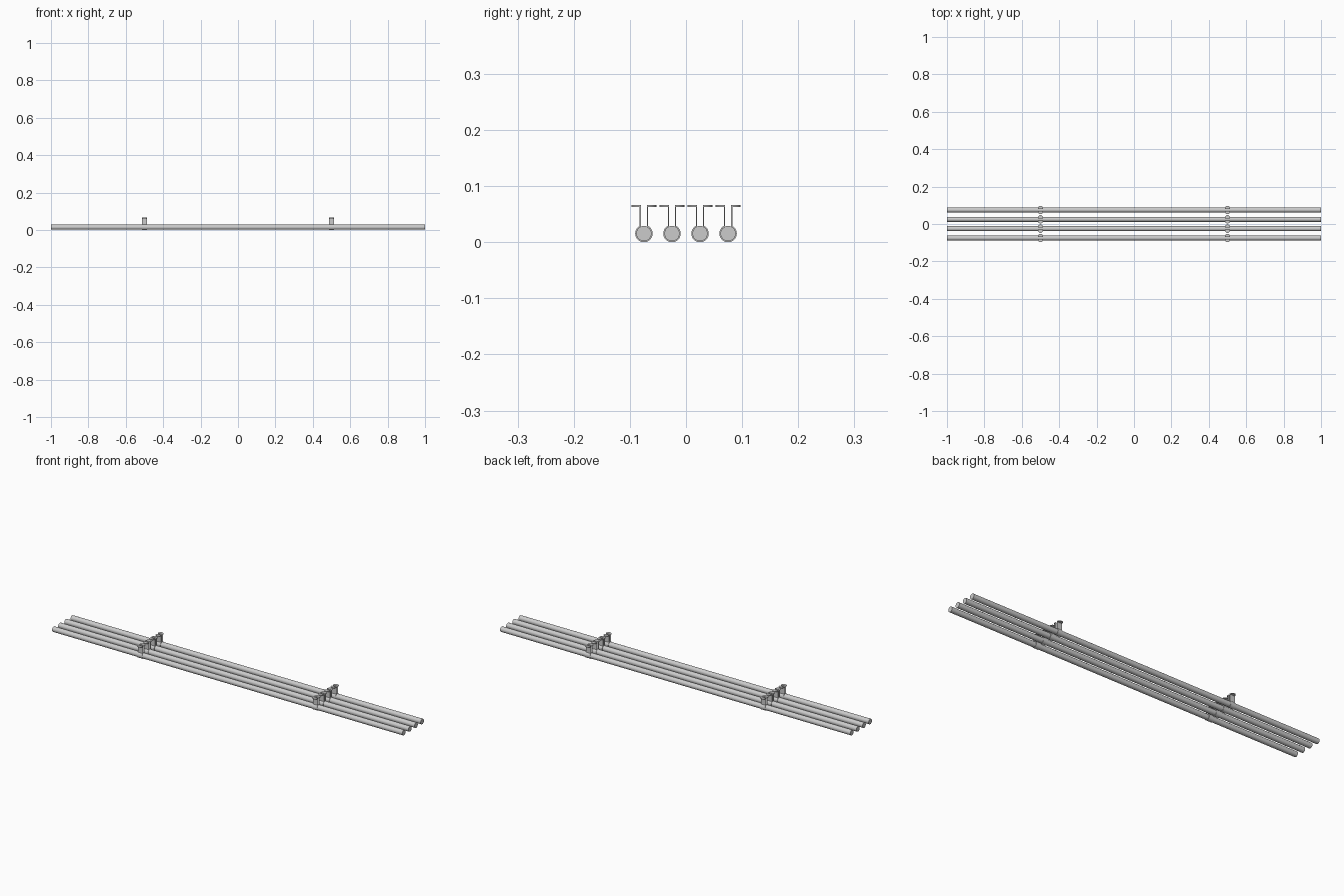
import bpy, bmesh
from math import pi, cos, sin, asin

if "Cube" in bpy.data.objects:
    bpy.data.objects.remove(bpy.data.objects["Cube"])

R_PIPE, R_CLAMP, T = 0.0135, 0.0155, 0.0022
ZC, TOP, LEG, FLANGE, HALF_W = 0.0155, 0.066, 0.0075, 0.0225, 0.014


def finish(name, bm):
    bmesh.ops.recalc_face_normals(bm, faces=bm.faces)
    me = bpy.data.meshes.new(name)
    bm.to_mesh(me)
    bm.free()
    ob = bpy.data.objects.new(name, me)
    bpy.context.collection.objects.link(ob)
    bpy.ops.object.select_all(action='DESELECT')
    ob.select_set(True)
    bpy.context.view_layer.objects.active = ob
    bpy.ops.object.shade_smooth_by_angle(angle=0.6)
    return ob


def prism(bm, pts, offset):
    f = bm.faces.new([bm.verts.new(p) for p in pts])
    g = bmesh.ops.extrude_face_region(bm, geom=[f])['geom']
    bmesh.ops.translate(bm, vec=offset,
                        verts=[v for v in g if isinstance(v, bmesh.types.BMVert)])


def pipe(y):
    bpy.ops.mesh.primitive_cylinder_add(vertices=32, radius=R_PIPE, depth=2,
                                        location=(0, y, ZC), rotation=(0, pi / 2, 0))
    bpy.context.object.name = "pipe"
    bpy.ops.object.shade_smooth_by_angle(angle=0.6)


def clamp(x, y):
    bm = bmesh.new()
    # bent strip: ring open at the top, running up into two legs
    def outline(r, leg, sign=1):
        a0 = asin(leg / r)
        arc = [a0 + (2 * pi - 2 * a0) * i / 32 for i in range(33)]
        return ([(leg, TOP)] + [(r * sin(a), ZC + r * cos(a)) for a in arc]
                + [(-leg, TOP)])
    section = outline(R_CLAMP, LEG) + outline(R_CLAMP - T, LEG - T)[::-1]
    prism(bm, [(-HALF_W, p, q) for p, q in section], (2 * HALF_W, 0, 0))
    # round-ended flanges
    for s in (-1, 1):
        cy = FLANGE - HALF_W
        ang = [pi * i / 16 for i in range(17)]
        tab = [(HALF_W * cos(a), s * (cy + HALF_W * sin(a))) for a in ang]
        tab += [(-HALF_W, s * (LEG - T)), (HALF_W, s * (LEG - T))]
        prism(bm, [(p, q, TOP - T * 1.5) for p, q in tab], (0, 0, T * 1.5))
    finish("pipe_clamp", bm).location = (x, y, 0)


for i in range(4):
    y = -0.075 + 0.05 * i
    pipe(y)
    for x in (-0.5, 0.5):
        clamp(x, y)
